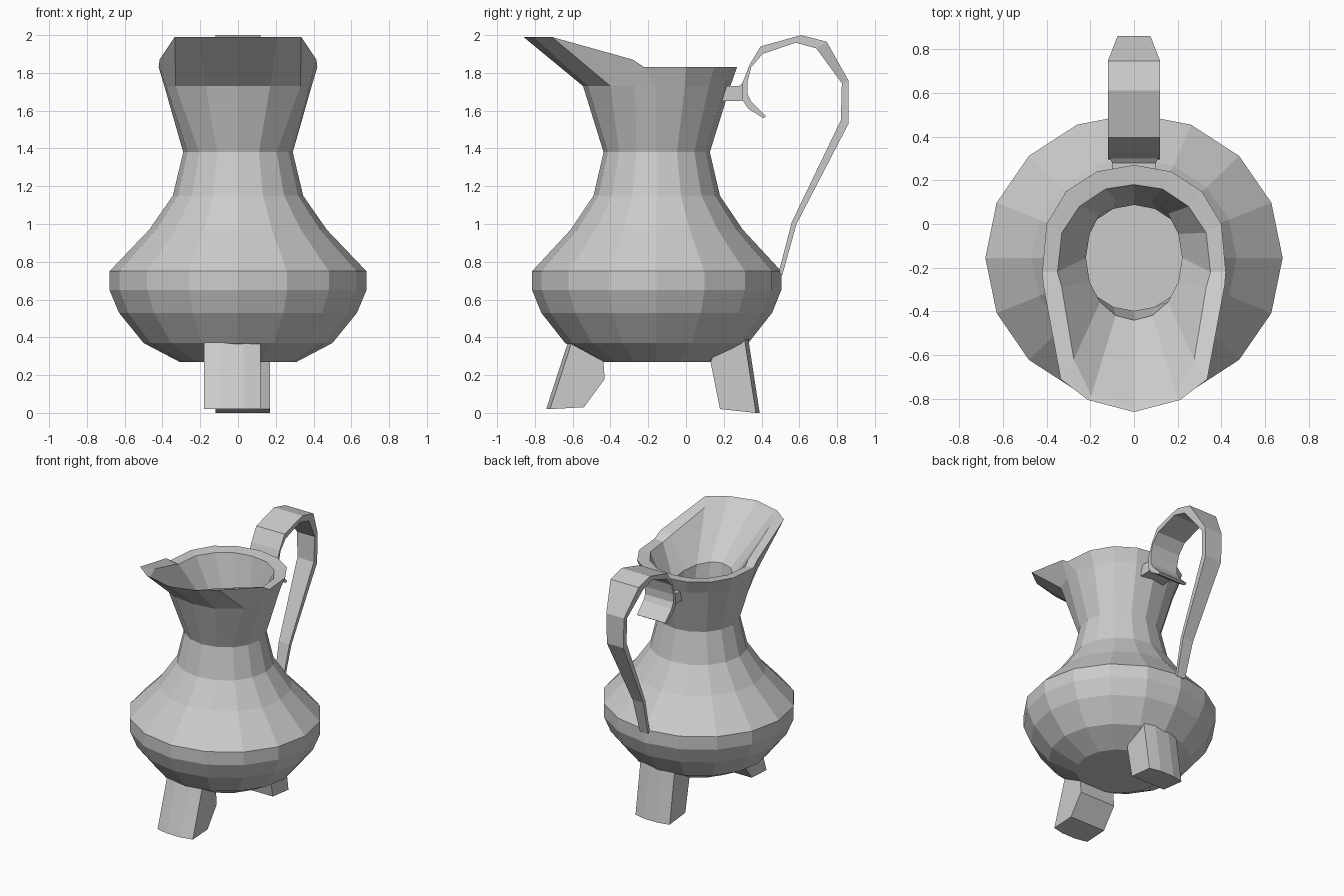
import bpy, bmesh
from math import sin, cos, pi

if "Cube" in bpy.data.objects:
    bpy.data.objects.remove(bpy.data.objects["Cube"])

CY = -0.155   # y of the jug's turning axis
HALF = 8      # ring segments per side (16 in total)


def finish(bm, name):
    bmesh.ops.recalc_face_normals(bm, faces=bm.faces)
    mesh = bpy.data.meshes.new(name)
    bm.to_mesh(mesh)
    bm.free()
    obj = bpy.data.objects.new(name, mesh)
    bpy.context.collection.objects.link(obj)
    return obj


def loft(name, rings):
    """Skin closed rings of points and cap both ends."""
    bm = bmesh.new()
    loops = [[bm.verts.new(p) for p in ring] for ring in rings]
    n = len(loops[0])
    for a, b in zip(loops, loops[1:]):
        for i in range(n):
            j = (i + 1) % n
            bm.faces.new((a[i], a[j], b[j], b[i]))
    bm.faces.new(loops[0])
    bm.faces.new(loops[-1])
    return finish(bm, name)


def mirrored(half):
    """Complete a back-to-front half ring across x = 0."""
    return half + [(-x, y, z) for x, y, z in reversed(half[1:-1])]


def ellipse(rx, ry, z, z_front=None):
    pts = []
    for k in range(HALF + 1):
        a = pi * k / HALF
        t = (1 - cos(a)) / 2
        zz = z if z_front is None else z + (z_front - z) * t
        pts.append((rx * sin(a), CY + ry * cos(a), zz))
    return pts


# Outer wall
profile = [(.31, .27), (.50, .37), (.63, .53), (.68, .65), (.68, .75),
           (.47, .97), (.345, 1.15), (.29, 1.38)]
rings = [mirrored(ellipse(r, r * .97, z)) for r, z in profile]

# Collar, squared off at the front to carry the spout
collar = ellipse(.39, .39, 1.73)
collar[5], collar[6], collar[7] = (.38, -.27, 1.73), (.33, -.40, 1.73), (.17, -.52, 1.73)
rings.append(mirrored(collar))

# Rim and pouring lip, outer edge then inner edge
rings.append(mirrored([(0, .27, 1.83), (.17, .24, 1.83), (.31, .15, 1.83), (.40, 0, 1.83),
                       (.42, -.22, 1.83), (.415, -.28, 1.87), (.335, -.71, 1.99),
                       (.21, -.805, 1.99), (0, -.86, 1.99)]))
rings.append(mirrored([(0, .18, 1.82), (.13, .16, 1.82), (.25, .08, 1.82), (.33, -.04, 1.82),
                       (.35, -.22, 1.82), (.33, -.29, 1.85), (.275, -.62, 1.955),
                       (.195, -.785, 1.98), (0, -.84, 1.98)]))

# Throat and hollow inside
rings.append(mirrored(ellipse(.22, .285, 1.52, 1.67)))
for r, z in [(.25, 1.38), (.29, 1.15), (.40, .97), (.60, .75), (.58, .55), (.40, .36)]:
    rings.append(mirrored(ellipse(r, r * .97, z)))
loft("jug_body", rings)


def leg(name, profile, outer, x0, x1):
    """Slab leg whose outer face bulges slightly along the middle."""
    rings = []
    for x, bulge in ((x0, 0), (x0 + (x1 - x0) * .3, .02),
                     (x0 + (x1 - x0) * .7, .02), (x1, 0)):
        rings.append([(x, y + (outer * bulge if i < 2 else 0), z)
                      for i, (y, z) in enumerate(profile)])
    loft(name, rings)


# The first two profile points are the outer face
leg("front_leg", [(-.60, .39), (-.72, .02), (-.54, .03), (-.43, .18), (-.44, .30), (-.50, .40)],
    -1, -.18, .12)
leg("back_leg", [(.31, .39), (.37, 0), (.18, .02), (.13, .27), (.18, .38)],
    1, -.12, .17)

# Handle strap: (outer y, z, inner y, z, half width)
strap = [(.425, 1.57, .41, 1.56, .12), (.345, 1.65, .33, 1.61, .12), (.325, 1.69, .295, 1.66, .12),
         (.325, 1.75, .30, 1.75, .12), (.345, 1.83, .335, 1.84, .12), (.405, 1.90, .395, 1.94, .12),
         (.58, 1.96, .61, 2.0, .12), (.69, 1.93, .745, 1.965, .12), (.825, 1.745, .86, 1.76, .075),
         (.82, 1.55, .86, 1.53, .07), (.56, 1.01, .585, 1.0, .045), (.49, .74, .51, .73, .035)]
loft("handle", [[(-w, y0, z0), (w, y0, z0), (w, y1, z1), (-w, y1, z1)]
                for y0, z0, y1, z1, w in strap])

# Stub joining handle to collar
loft("handle_stub", [[(-w, y, z0), (w, y, z0), (w, y, z1), (-w, y, z1)]
                     for y, w, z0, z1 in ((.18, .10, 1.65, 1.73), (.28, .10, 1.65, 1.73),
                                          (.32, .12, 1.66, 1.76))])
